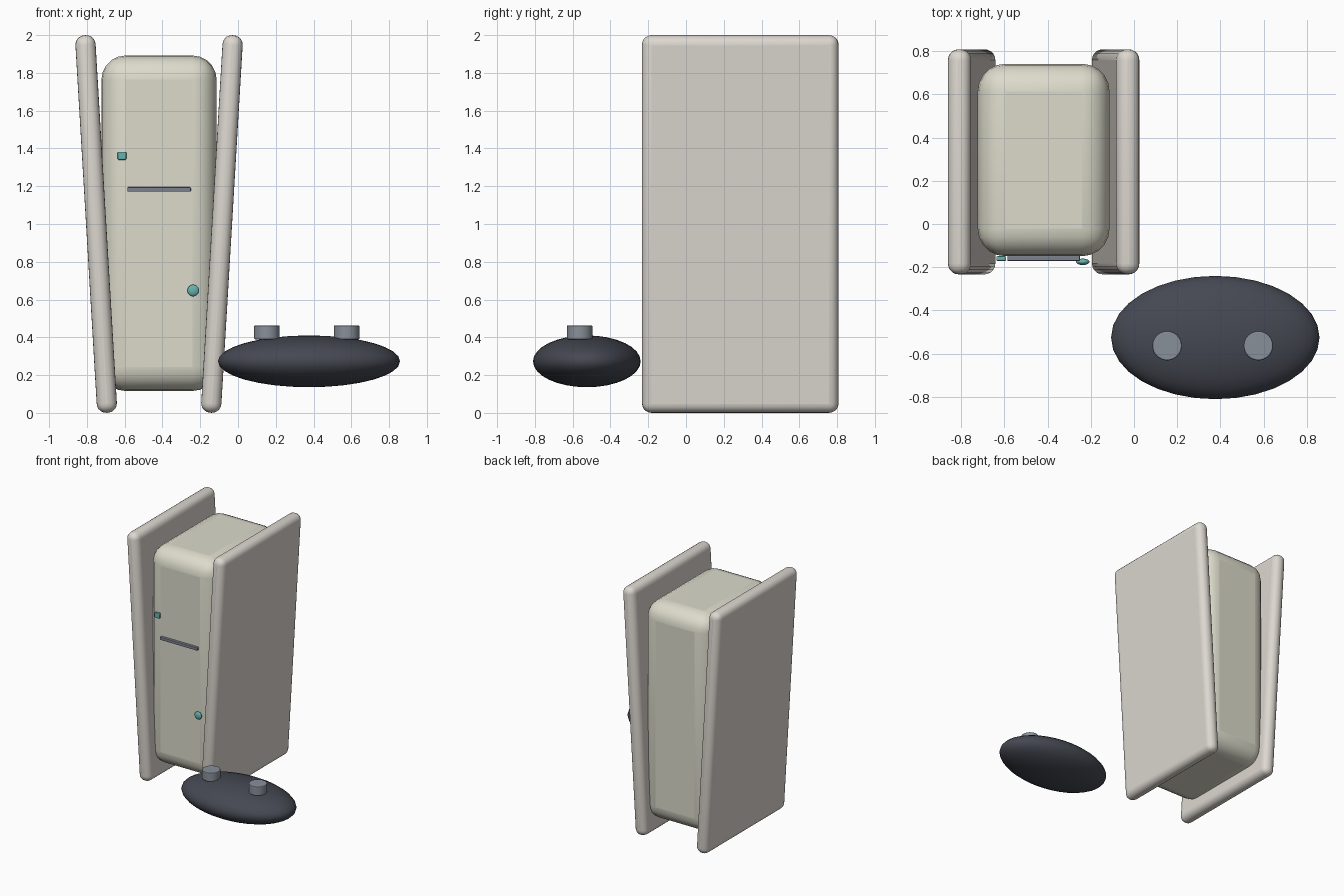
import bpy
import math

if "Cube" in bpy.data.objects:
    bpy.data.objects.remove(bpy.data.objects["Cube"])

CX = -0.418  # centre line of the console


def material(name, rgb):
    m = bpy.data.materials.new(name)
    m.diffuse_color = (*rgb, 1)
    m.use_nodes = True
    m.node_tree.nodes["Principled BSDF"].inputs["Base Color"].default_value = m.diffuse_color
    return m


SHELL = material("shell_white", (0.72, 0.68, 0.63))
CREAM = material("body_cream", (0.72, 0.71, 0.60))
DARK = material("dark_plastic", (0.06, 0.065, 0.085))
GREY = material("grey_plastic", (0.25, 0.28, 0.32))
SLOT = material("slot_grey", (0.20, 0.22, 0.27))
TEAL = material("teal", (0.13, 0.45, 0.43))


def finish(name, size, mat, bevel=0, segments=4, tilt=0, angle=40):
    """Size, name, colour, round and smooth the active primitive."""
    ob = bpy.context.object
    ob.name = name
    ob.scale = size
    bpy.ops.object.transform_apply(location=False, rotation=False, scale=True)
    ob.rotation_euler.y = tilt
    ob.data.materials.append(mat)
    if bevel:
        mod = ob.modifiers.new("rounding", 'BEVEL')
        mod.width = bevel
        mod.segments = segments
        mod.limit_method = 'ANGLE'
    bpy.ops.object.shade_smooth_by_angle(angle=math.radians(angle))
    if bevel:
        bpy.ops.object.modifier_apply(modifier="rounding")
        bpy.ops.object.shade_smooth_by_angle(angle=math.radians(angle))
    return ob


def box(name, loc, size, mat, **kw):
    bpy.ops.mesh.primitive_cube_add(size=1, location=loc)
    return finish(name, size, mat, **kw)


def ball(name, loc, radii, mat, seg=32, rings=16):
    bpy.ops.mesh.primitive_uv_sphere_add(segments=seg, ring_count=rings, location=loc)
    return finish(name, radii, mat)


# Console body
box("console_body", (CX, 0.296, 1.004), (0.61, 0.89, 1.776), CREAM,
    bevel=0.128, segments=5)

# Two outer panels leaning outwards at the top
for side, name in ((-1, "left_panel"), (1, "right_panel")):
    box(name, (CX + side * 0.333, 0.2875, 1.0), (0.107, 1.041, 2.002), SHELL,
        bevel=0.05, segments=5, tilt=side * math.radians(3.39))

# Front details
box("disc_slot", (CX, -0.159, 1.183), (0.336, 0.024, 0.024), SLOT,
    bevel=0.004, segments=2)
box("port_button", (-0.614, -0.160, 1.361), (0.046, 0.022, 0.043), TEAL,
    bevel=0.006, segments=2)
ball("power_button", (-0.237, -0.175, 0.648), (0.031, 0.015, 0.031), TEAL, 24, 12)

# Controller with two thumb sticks
ball("controller_body", (0.376, -0.525, 0.273), (0.482, 0.285, 0.137), DARK)
for x, name in ((0.153, "left_stick"), (0.575, "right_stick")):
    bpy.ops.mesh.primitive_cylinder_add(vertices=32, radius=1, depth=1,
                                        location=(x, -0.563, 0.426))
    finish(name, (0.068, 0.068, 0.074), GREY, bevel=0.006, segments=2)
